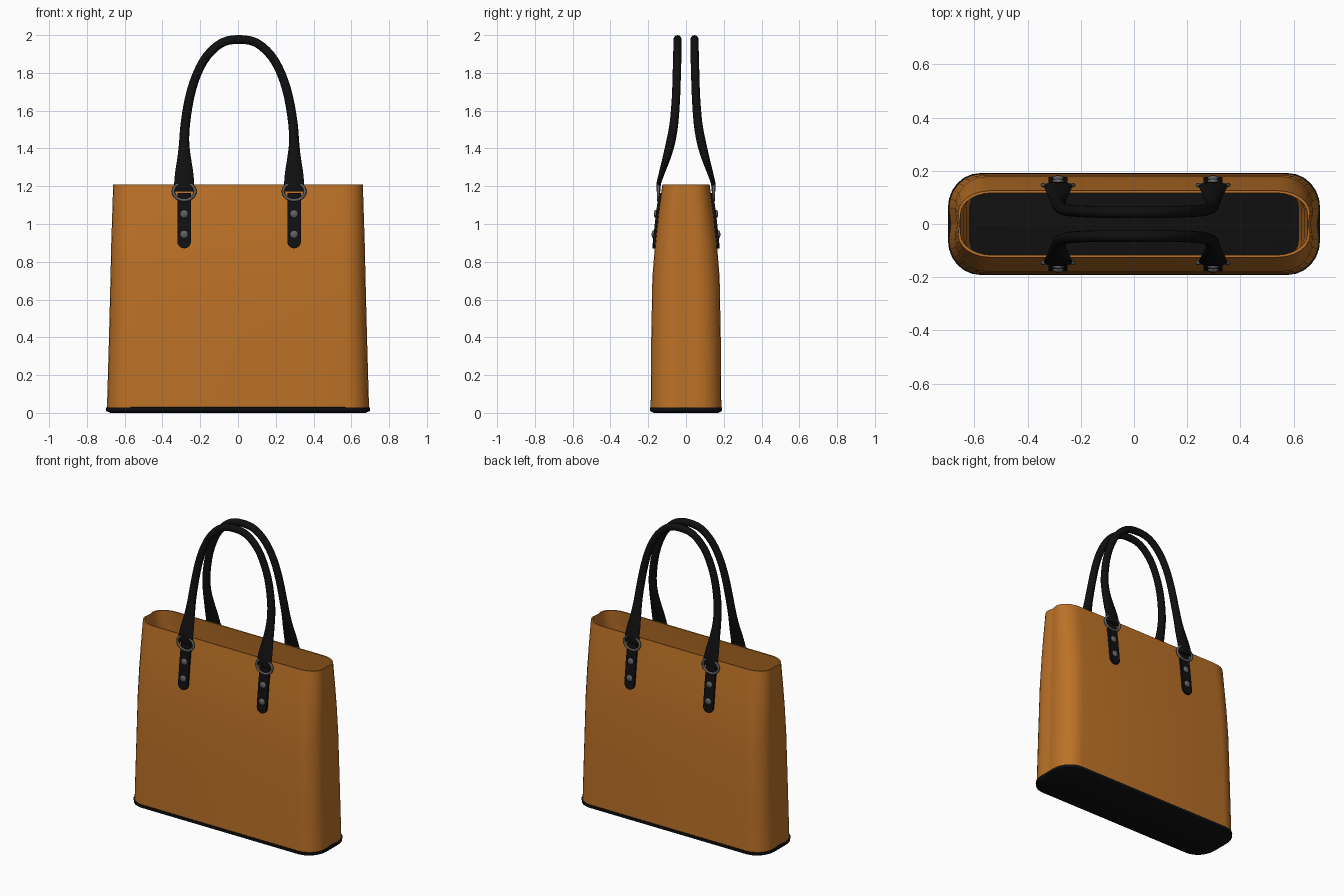
import bpy, bmesh, math
from mathutils import Vector

if "Cube" in bpy.data.objects:
    bpy.data.objects.remove(bpy.data.objects["Cube"])


def material(name, rgb):
    m = bpy.data.materials.new(name)
    m.diffuse_color = (*rgb, 1)
    m.use_nodes = True
    m.node_tree.nodes["Principled BSDF"].inputs["Base Color"].default_value = m.diffuse_color
    return m


TAN = material("tan leather", (0.50, 0.165, 0.02))
BLACK = material("black leather", (0.005, 0.005, 0.005))
METAL = material("grey metal", (0.12, 0.12, 0.12))
CX, HALF = 0.006, 0.291      # handle centre and half spacing


def finish(bm, name, mat, angle=35):
    bmesh.ops.recalc_face_normals(bm, faces=bm.faces)
    me = bpy.data.meshes.new(name)
    bm.to_mesh(me)
    bm.free()
    me.materials.append(mat)
    me.polygons.foreach_set("use_smooth", [True] * len(me.polygons))
    me.set_sharp_from_angle(angle=math.radians(angle))
    ob = bpy.data.objects.new(name, me)
    bpy.context.collection.objects.link(ob)
    return ob


def outline(hx, hy, z, pinch=0.0, n=6):
    """Rounded rectangle with a crease point in the middle of each end."""
    rx, ry = 0.12, hy * 0.68
    quarter = [(hx - rx + rx * math.cos(a), hy - ry + ry * math.sin(a))
               for a in (math.pi / 2 * i / n for i in range(n + 1))]
    half = [(hx - pinch, 0)] + quarter + [(-x, y) for x, y in reversed(quarter)]
    return [Vector((x, y, z)) for x, y in half + [(-x, -y) for x, y in half]]


def loft(bm, rings, cap_start=False, cap_end=False):
    vs = [[bm.verts.new(p) for p in r] for r in rings]
    n = len(vs[0])
    for a, b in zip(vs, vs[1:]):
        for i in range(n):
            bm.faces.new((a[i], a[(i + 1) % n], b[(i + 1) % n], b[i]))
    if cap_start:
        bm.faces.new(vs[0][::-1])
    if cap_end:
        bm.faces.new(vs[-1])


# bag body: outer wall, rim and inner wall
outer = [(0.694, 0.187, 0.02), (0.683, 0.184, 0.4), (0.675, 0.178, 0.72),
         (0.671, 0.163, 0.9), (0.666, 0.147, 1.05), (0.661, 0.125, 1.21)]
inner = [(0.652, 0.117, 1.21), (0.64, 0.138, 1.05), (0.63, 0.165, 0.72), (0.62, 0.165, 0.035)]
bm = bmesh.new()
loft(bm, [outline(*s, pinch=0.007) for s in outer] + [outline(*s) for s in inner])
body = finish(bm, "bag_body", TAN)
for e in body.data.edges:    # sharp side seam
    a, b = (body.data.vertices[i].co for i in e.vertices)
    if abs(a.y) < 1e-5 and abs(b.y) < 1e-5:
        e.use_edge_sharp = True

# black base and inside floor
bm = bmesh.new()
loft(bm, [outline(*s) for s in [(0.675, 0.172, 0), (0.698, 0.19, 0.01),
                                (0.699, 0.191, 0.028), (0.64, 0.175, 0.036)]], True, True)
finish(bm, "bag_base", BLACK)


def wall_y(z):
    for (_, y0, z0), (_, y1, z1) in zip(outer, outer[1:]):
        if z <= z1:
            return y0 + (y1 - y0) * (z - z0) / (z1 - z0)
    return outer[-1][1]


# handle path: x offset, y, z, half width, half thickness
PATH = [(-HALF, 0.146, 1.172, 0.052, 0.010), (-HALF, 0.144, 1.215, 0.053, 0.012),
        (-HALF, 0.125, 1.28, 0.047, 0.016), (-HALF, 0.103, 1.35, 0.036, 0.021),
        (-HALF, 0.082, 1.43, 0.027, 0.024), (-0.285, 0.064, 1.53, 0.025, 0.023),
        (-0.262, 0.053, 1.67, 0.024, 0.022), (-0.225, 0.049, 1.79, 0.023, 0.022),
        (-0.17, 0.046, 1.89, 0.023, 0.022), (-0.09, 0.045, 1.96, 0.023, 0.022),
        (0.0, 0.045, 1.977, 0.023, 0.022)]


def handle(name, side):
    pts = PATH + [(-p[0], *p[1:]) for p in reversed(PATH[:-1])]
    pts = [Vector((p[0] + CX, side * p[1], *p[2:])) for p in pts]
    fine = []
    for i in range(len(pts) - 1):     # smooth the path
        p0, p1, p2, p3 = (pts[max(0, min(len(pts) - 1, i + k))] for k in (-1, 0, 1, 2))
        for t in (0, 1 / 3, 2 / 3):
            fine.append(p1 + 0.5 * (t * (p2 - p0) + t * t * (2 * p0 - 5 * p1 + 4 * p2 - p3)
                                    + t ** 3 * (3 * p1 - p0 - 3 * p2 + p3)))
    fine.append(pts[-1])
    rings = []
    for i, p in enumerate(fine):
        a, b = fine[max(0, i - 1)], fine[min(len(fine) - 1, i + 1)]
        tan = Vector(b[:3]) - Vector(a[:3])
        tan.normalize()
        wide = tan.cross(Vector((0, 1, 0))).normalized()
        thick = wide.cross(tan)
        rings.append([Vector(p[:3]) + wide * p[3] * math.cos(k * math.tau / 12)
                      + thick * p[4] * math.sin(k * math.tau / 12) for k in range(12)])
    bm = bmesh.new()
    loft(bm, rings, True, True)
    finish(bm, name, BLACK, 50)


def strap(name, x, side):
    w, top, low = 0.036, 1.165, 0.907
    shape = [(-w, top), (w, top), (w, 1.05)]
    shape += [(w * math.cos(a), low - w * math.sin(a)) for a in (math.pi * i / 10 for i in range(11))]
    shape += [(-w, 1.05)]
    bm = bmesh.new()
    loft(bm, [[Vector((x + dx, side * (wall_y(z) + off), z)) for dx, z in shape]
              for off in (-0.002, 0.013)], True, True)
    finish(bm, name, BLACK)


def ring(name, x, side):
    rings = []
    for i in range(29):
        a = math.tau * i / 28
        d = Vector((math.cos(a), 0, math.sin(a)))
        c = Vector((x + 0.058 * d.x, side * 0.146, 1.172 + 0.046 * d.z))
        rings.append([c + d * 0.008 * math.cos(k * math.tau / 8)
                      + Vector((0, 0.008 * math.sin(k * math.tau / 8), 0)) for k in range(8)])
    bm = bmesh.new()
    loft(bm, rings)
    bmesh.ops.remove_doubles(bm, verts=bm.verts, dist=1e-5)
    finish(bm, name, METAL, 60)


def rivet(name, x, side, z):
    bm = bmesh.new()
    bmesh.ops.create_uvsphere(bm, u_segments=16, v_segments=8, radius=0.022)
    for v in bm.verts:
        v.co.y *= 0.5
        v.co += Vector((x, side * (wall_y(z) + 0.013), z))
    finish(bm, name, METAL, 60)


# handles with their fittings, front and back
for label, side in (("front", -1), ("back", 1)):
    handle(label + "_handle", side)
    for end, x in (("left", CX - HALF), ("right", CX + HALF)):
        part = f"{label}_{end}_"
        strap(part + "strap", x, side)
        ring(part + "ring", x, side)
        rivet(part + "upper_rivet", x, side, 1.053)
        rivet(part + "lower_rivet", x, side, 0.945)
